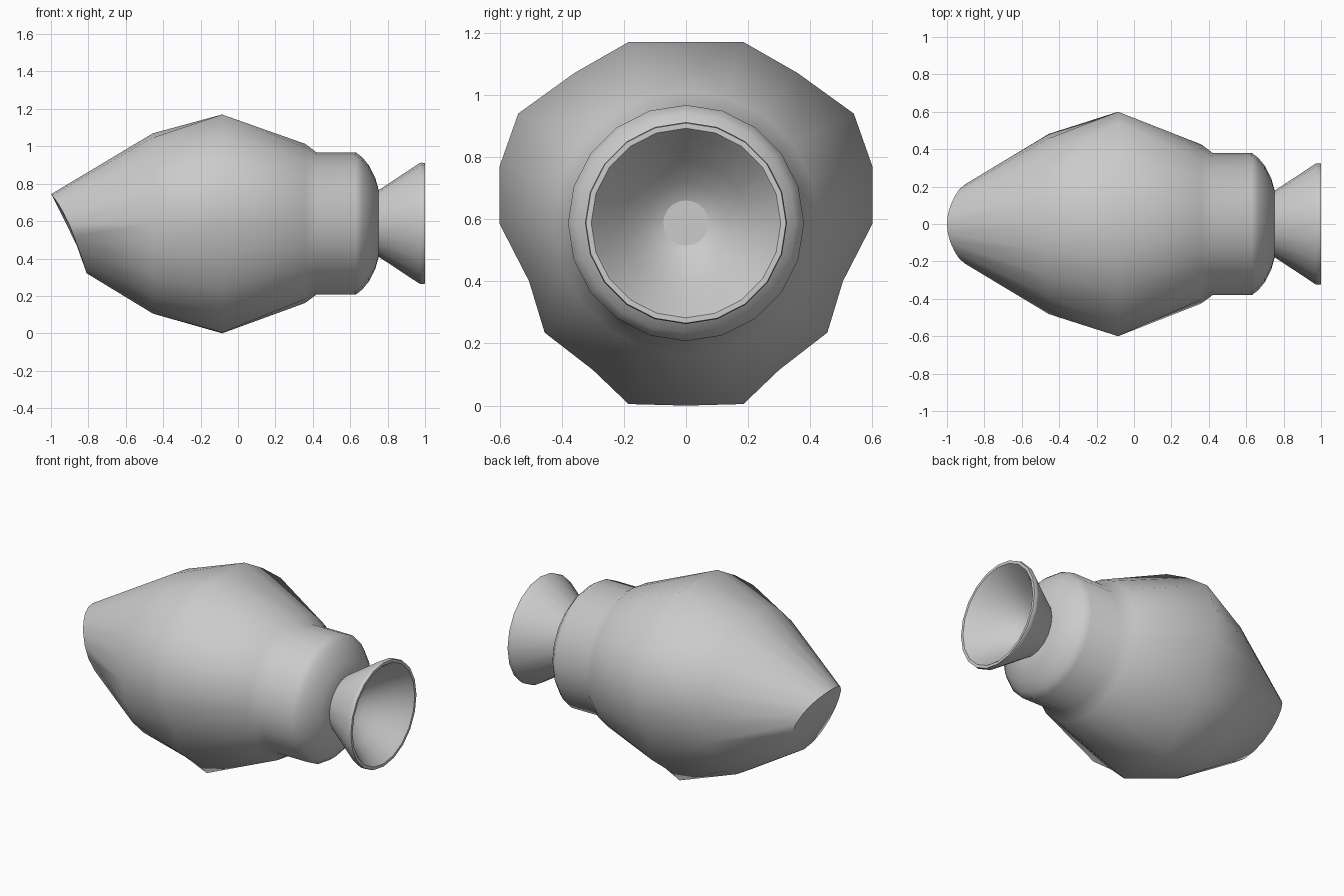
import bpy, bmesh
from math import sin, cos, pi

if "Cube" in bpy.data.objects:
    bpy.data.objects.remove(bpy.data.objects["Cube"])

N = 20
CZ = 0.5875
ANGLES = [pi / 2 - i * 2 * pi / N for i in range(N)]


def ring(x, r):
    return [(x, r * cos(a), CZ + r * sin(a)) for a in ANGLES]


def loft(name, rings, smooth_angle):
    bm = bmesh.new()
    loops = [[bm.verts.new(p) for p in pts] for pts in rings]
    for a, b in zip(loops, loops[1:]):
        for i in range(N):
            j = (i + 1) % N
            bm.faces.new((a[i], a[j], b[j], b[i]))
    bm.faces.new(loops[0])
    bm.faces.new(loops[-1])
    bmesh.ops.recalc_face_normals(bm, faces=bm.faces)
    me = bpy.data.meshes.new(name)
    bm.to_mesh(me)
    bm.free()
    ob = bpy.data.objects.new(name, me)
    bpy.context.collection.objects.link(ob)
    bpy.ops.object.select_all(action='DESELECT')
    ob.select_set(True)
    bpy.context.view_layer.objects.active = ob
    bpy.ops.object.shade_smooth_by_angle(angle=smooth_angle)
    return ob


# slanted chisel nose: the tapering cone cut by a tilted plane
nose = []
for a in ANGLES:
    x = -0.905 - 0.095 * sin(a)
    r = 0.475 - 0.58 * (-0.45 - x)
    nose.append((x, r * cos(a), CZ + r * sin(a)))

# widest section: faceted outline, half of it mirrored in y
half = [(0, 1.17), (0.185, 1.17), (0.36, 1.07), (0.54, 0.94), (0.6, 0.77),
        (0.6, 0.585), (0.505, 0.40), (0.455, 0.235), (0.30, 0.115),
        (0.185, 0.005), (0, 0)]
outline = half + [(-y, z) for y, z in half[-2:0:-1]]
belly = [(-0.085, y, z) for y, z in outline]

# body with collar and rounded shoulder
shoulder = [(0.36, 0.425), (0.42, 0.38), (0.63, 0.38), (0.665, 0.353),
            (0.70, 0.31), (0.735, 0.24), (0.752, 0.18), (0.752, 0.12)]
loft("body", [nose, ring(-0.455, 0.482), belly]
     + [ring(x, r) for x, r in shoulder], 0.9)

# flared mouth with hollow bowl
mouth = [(0.72, 0.16), (0.755, 0.18), (0.97, 0.322), (0.985, 0.325),
         (1.0, 0.322), (1.0, 0.305), (0.975, 0.285), (0.86, 0.20),
         (0.79, 0.13), (0.75, 0.07), (0.74, 0.02)]
loft("flared_mouth", [ring(x, r) for x, r in mouth], 0.9)
